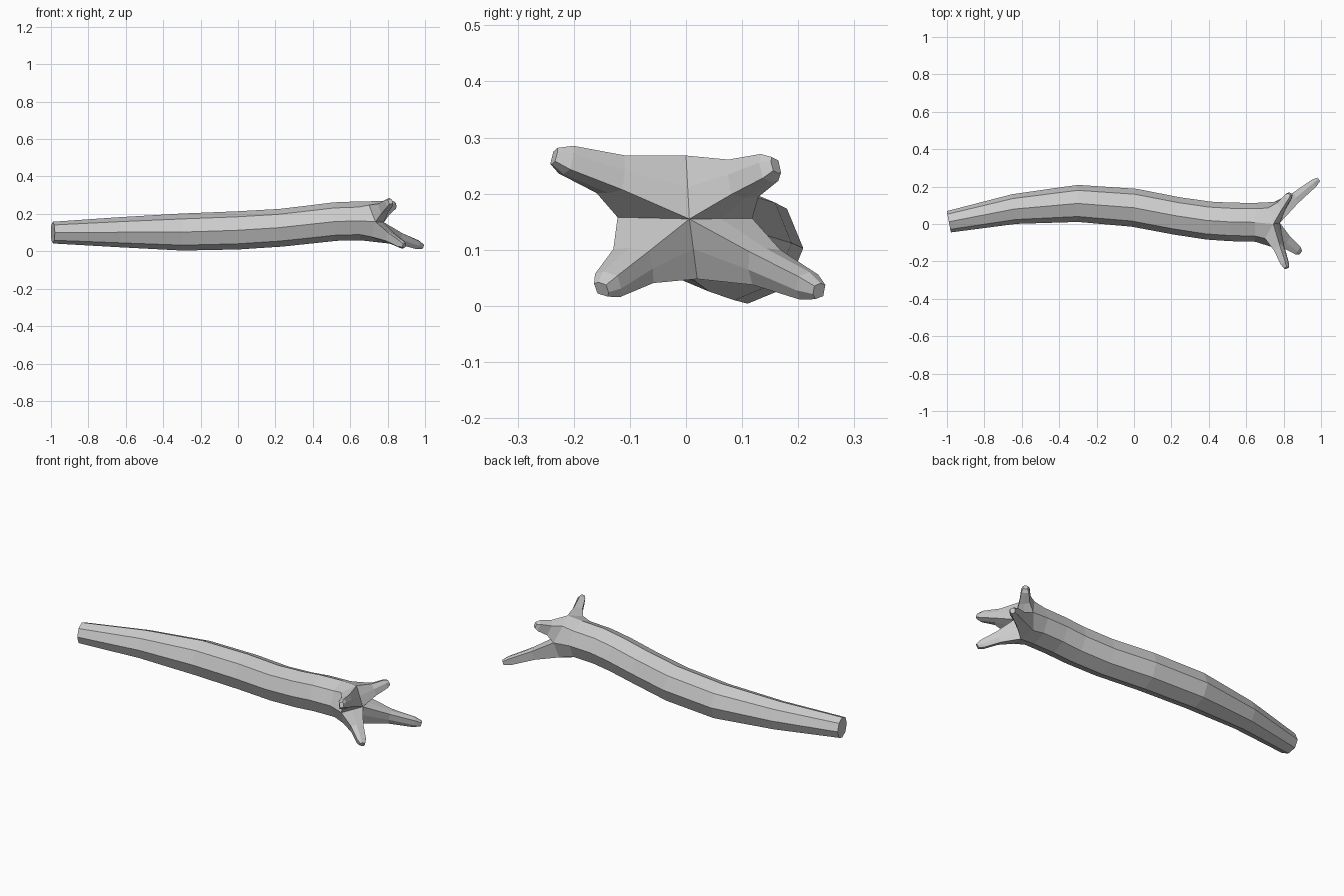
import bpy, bmesh, math
from mathutils import Vector as V

if "Cube" in bpy.data.objects:
    bpy.data.objects.remove(bpy.data.objects["Cube"])

# trunk centreline: x, y, z, radius
path = [(-.99, .012, .10, .058), (-.64, .08, .102, .08), (-.30, .11, .103, .099),
        (0, .087, .112, .102), (.23, .043, .126, .101), (.40, .018, .145, .102),
        (.52, .011, .159, .103), (.65, .009, .163, .104)]
# points between neighbouring prongs (+y, top, -y, bottom) and the inner fork
crotch = [V((.75, .118, .156)), V((.745, 0, .268)), V((.735, -.122, .158)), V((.75, .02, .048))]
fork = V((.78, .006, .155))
# outer shoulder and tip of each prong
shoulders = [V((.715, .085, .247)), V((.70, -.077, .247)), V((.715, -.078, .077)), V((.73, .095, .07))]
tips = [V((.836, .16, .25)), V((.815, -.235, .266)), V((.888, -.15, .03)), V((.985, .237, .027))]

bm = bmesh.new()


def bridge(a, b):
    n = len(a)
    for i in range(n):
        bm.faces.new((a[i], a[(i + 1) % n], b[(i + 1) % n], b[i]))


# trunk: eight-sided rings square to the centreline
pts = [V(p[:3]) for p in path]
rings = []
for i, p in enumerate(pts):
    t = (pts[min(i + 1, len(pts) - 1)] - pts[max(i - 1, 0)]).normalized()
    side = V((-t.y, t.x, 0)).normalized()
    up = t.cross(side)
    r = path[i][3]
    rings.append([bm.verts.new(p + r * (math.cos(k * math.pi / 4) * side
                                        + math.sin(k * math.pi / 4) * up)) for k in range(8)])
head = []
for c, s in zip(crotch, shoulders):
    head += [bm.verts.new(c), bm.verts.new(s)]
rings.append(head)
bm.faces.new(rings[0])
for a, b in zip(rings, rings[1:]):
    bridge(a, b)

# prongs: each grows out of one quarter of the trunk end
centre = bm.verts.new(fork)
webs = [bm.verts.new(c.lerp(fork, .5)) for c in crotch]
for k in range(4):
    n = (k + 1) % 4
    loop = [head[2 * k], head[2 * k + 1], head[2 * n], webs[n], centre, webs[k]]
    base = [v.co.copy() for v in loop]
    mid = sum(base, V()) / 6
    axis = tips[k] - mid
    d = axis.normalized()
    for t, s in ((.45, .58), (.88, .42), (1.0, .24)):
        new = []
        for b in base:
            o = b - mid
            flat = o - d * o.dot(d)
            flat = flat.lerp(flat.normalized() * .065, t * .7)
            along = d * o.dot(d) * (1 - t) * .5
            new.append(bm.verts.new(mid + axis * t + flat * s + along))
        bridge(loop, new)
        loop = new
    bm.faces.new(loop)

bmesh.ops.recalc_face_normals(bm, faces=bm.faces)
mesh = bpy.data.meshes.new("forked_branch")
bm.to_mesh(mesh)
bm.free()
bpy.context.collection.objects.link(bpy.data.objects.new("forked_branch", mesh))
